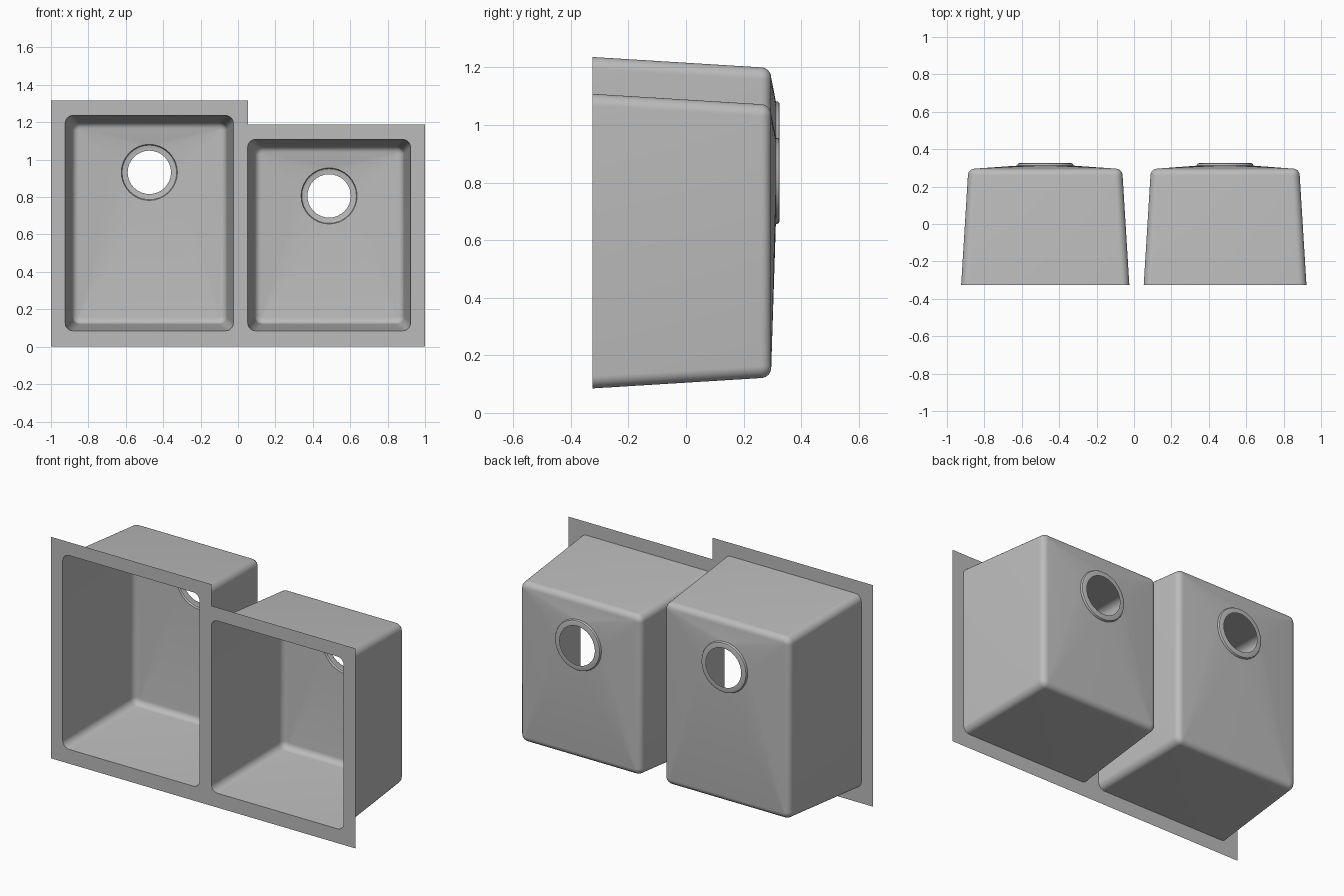
import bpy, bmesh, math

cube = bpy.data.objects.get("Cube")
if cube:
    bpy.data.objects.remove(cube, do_unlink=True)

FRONT, FLOOR, BACK = -0.325, 0.296, 0.325
CORNER, FILLET, DRAFT = 0.042, 0.036, 0.036
STEPS = 8

steel = bpy.data.materials.new("brushed_steel_grey")
steel.use_nodes = True
grey = (0.5, 0.5, 0.5, 1)
steel.diffuse_color = grey
steel.node_tree.nodes["Principled BSDF"].inputs["Base Color"].default_value = grey


def corner_ring(centres, radius, y):
    """Four quarter arcs, one around each centre, counter-clockwise from +x +z."""
    pts = []
    for k, (cx, cz) in enumerate(centres):
        for j in range(STEPS + 1):
            a = math.pi / 2 * (k + j / STEPS)
            pts.append((cx + radius * math.cos(a), y, cz + radius * math.sin(a)))
    return pts


def rounded_rect(box, inset, y, radius):
    x0, x1, z0, z1 = box
    d = inset + radius
    centres = [(x1 - d, z1 - d), (x0 + d, z1 - d), (x0 + d, z0 + d), (x1 - d, z0 + d)]
    return corner_ring(centres, radius, y)


def finish(name, bm):
    mesh = bpy.data.meshes.new(name)
    bm.to_mesh(mesh)
    bm.free()
    mesh.materials.append(steel)
    obj = bpy.data.objects.new(name, mesh)
    bpy.context.collection.objects.link(obj)
    bpy.ops.object.select_all(action='DESELECT')
    obj.select_set(True)
    bpy.context.view_layer.objects.active = obj
    bpy.ops.object.shade_smooth_by_angle(angle=math.radians(30))


def loft(name, rings):
    """Skin consecutive rings; doubled points collapse into triangles."""
    bm = bmesh.new()
    loops = [[bm.verts.new(p) for p in ring] for ring in rings]
    for a, b in zip(loops, loops[1:]):
        for i in range(len(a)):
            j = (i + 1) % len(a)
            bm.faces.new((a[i], b[i], b[j], a[j]))
    bmesh.ops.remove_doubles(bm, verts=bm.verts, dist=1e-5)
    finish(name, bm)


def bowl(name, box, drain):
    # Drafted walls and filleted floor edge
    rings = [rounded_rect(box, 0, FRONT, CORNER)]
    for i in range(7):
        a = math.pi / 2 * i / 6
        shrink = FILLET * (1 - math.cos(a))
        y = FLOOR - FILLET * (1 - math.sin(a))
        rings.append(rounded_rect(box, DRAFT + shrink, y, CORNER - shrink))
    # Floor slopes to the drain seat, which ends in an open hole
    seat = [(0.15, 0.312), (0.149, 0.318), (0.146, 0.323), (0.14, BACK), (0.116, BACK)]
    rings += [corner_ring([drain] * 4, r, y) for r, y in seat]
    loft(name, rings)


right_box = (-0.924, -0.025, 0.085, 1.236)
left_box = (0.052, 0.922, 0.085, 1.108)
bowl("right_bowl", right_box, (-0.474, 0.932))
bowl("left_bowl", left_box, (0.487, 0.806))

# Stepped flat flange with two openings
outline = [(-1, 0), (1, 0), (1, 1.187), (0.054, 1.187), (0.054, 1.315), (-1, 1.315)]
borders = [[(x, FRONT, z) for x, z in outline]]
borders += [rounded_rect(box, 0, FRONT, CORNER) for box in (right_box, left_box)]
bm = bmesh.new()
for border in borders:
    verts = [bm.verts.new(p) for p in border]
    for i, v in enumerate(verts):
        bm.edges.new((v, verts[(i + 1) % len(verts)]))
bmesh.ops.triangle_fill(bm, edges=bm.edges[:], use_beauty=True, normal=(0, -1, 0))
bm.normal_update()
bmesh.ops.reverse_faces(bm, faces=[f for f in bm.faces if f.normal.y > 0])
finish("flange", bm)
